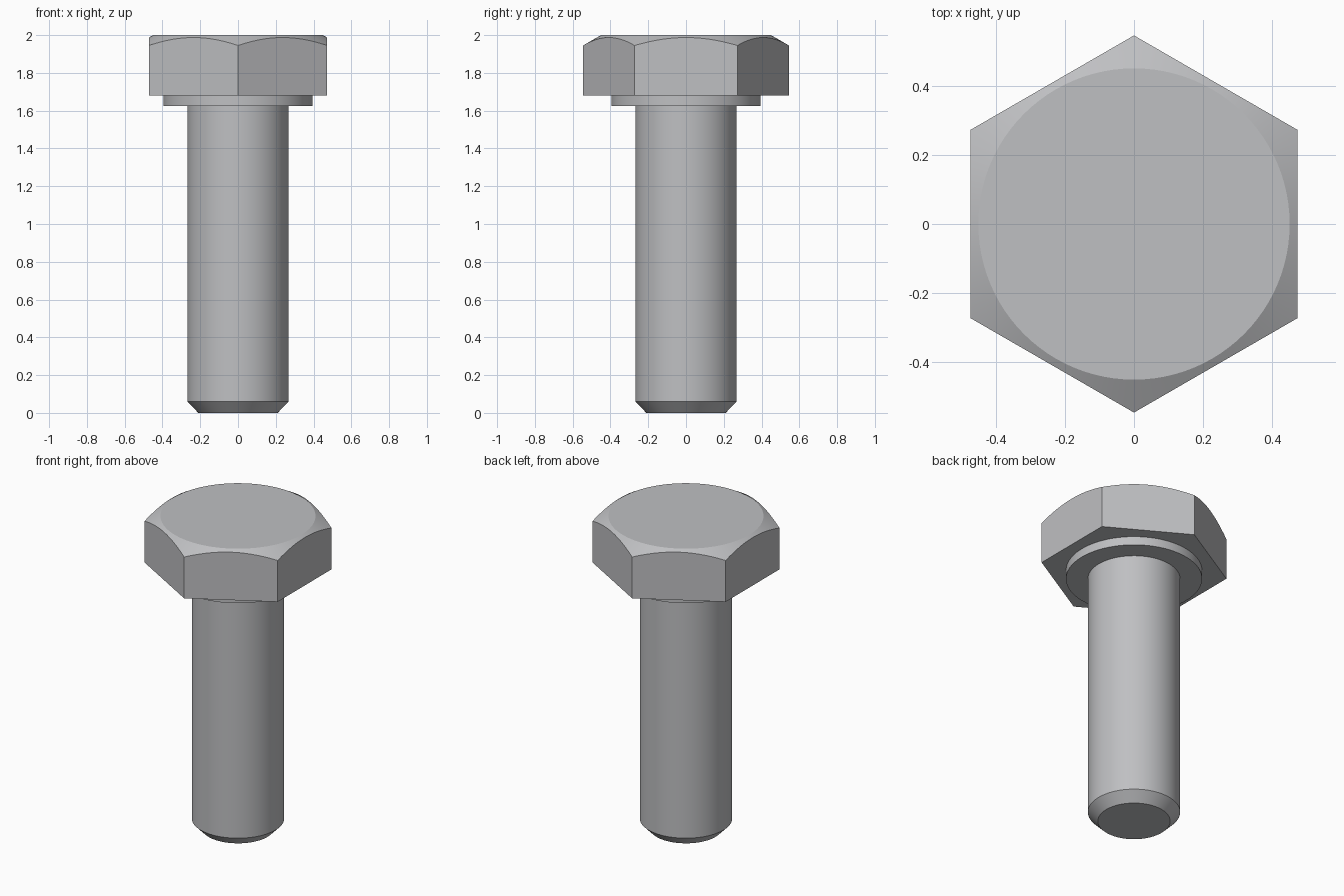
import bpy, bmesh, math

cube = bpy.data.objects.get("Cube")
if cube:
    bpy.data.objects.remove(cube, do_unlink=True)

SEGMENTS = 96
SHANK_R, TIP_R, COLLAR_R = 0.268, 0.21, 0.395
APOTHEM, TOP_R = 0.472, 0.45
COLLAR_Z, HEAD_Z, TOP_Z = 1.625, 1.68, 2.0

steel = bpy.data.materials.new("grey steel")
steel.use_nodes = True
colour = (0.52, 0.525, 0.54, 1)
steel.diffuse_color = colour
steel.node_tree.nodes["Principled BSDF"].inputs["Base Color"].default_value = colour


def circle(r, z):
    return lambda a: (r, z)


def hex_radius(a):
    # Hexagon with flats facing +x and -x
    sector = math.pi / 3
    return APOTHEM / math.cos((a + sector / 2) % sector - sector / 2)


def hex_bottom(a):
    return hex_radius(a), HEAD_Z


def hex_chamfer(a):
    # Hexagon walls cut by a 30 degree cone
    r = hex_radius(a)
    return r, TOP_Z - (r - TOP_R) * math.tan(math.radians(30))


def ring_solid(name, rings, cap_bottom=False, cap_top=False):
    """Skin a stack of rings, each giving radius and height by angle."""
    bm = bmesh.new()
    loops = []
    for ring in rings:
        loop = []
        for i in range(SEGMENTS):
            a = math.tau * i / SEGMENTS
            r, z = ring(a)
            loop.append(bm.verts.new((r * math.cos(a), r * math.sin(a), z)))
        loops.append(loop)
    for low, high in zip(loops, loops[1:]):
        for i in range(SEGMENTS):
            j = (i + 1) % SEGMENTS
            bm.faces.new((low[i], low[j], high[j], high[i]))
    if cap_bottom:
        bm.faces.new(loops[0][::-1])
    if cap_top:
        bm.faces.new(loops[-1])
    mesh = bpy.data.meshes.new(name)
    bm.to_mesh(mesh)
    bm.free()
    mesh.materials.append(steel)
    obj = bpy.data.objects.new(name, mesh)
    bpy.context.collection.objects.link(obj)
    bpy.ops.object.select_all(action="DESELECT")
    obj.select_set(True)
    bpy.context.view_layer.objects.active = obj
    bpy.ops.object.shade_smooth_by_angle(angle=math.radians(20))
    return obj


# Shank with chamfered tip
ring_solid("shank", [circle(TIP_R, 0), circle(SHANK_R, 0.06),
                     circle(SHANK_R, COLLAR_Z)], cap_bottom=True)

# Washer-face collar under the head
ring_solid("collar", [circle(SHANK_R, COLLAR_Z), circle(COLLAR_R, COLLAR_Z),
                      circle(COLLAR_R, HEAD_Z)])

# Hexagonal head with conical top chamfer
ring_solid("hex_head", [circle(COLLAR_R, HEAD_Z), hex_bottom, hex_chamfer,
                        circle(TOP_R, TOP_Z)], cap_top=True)
